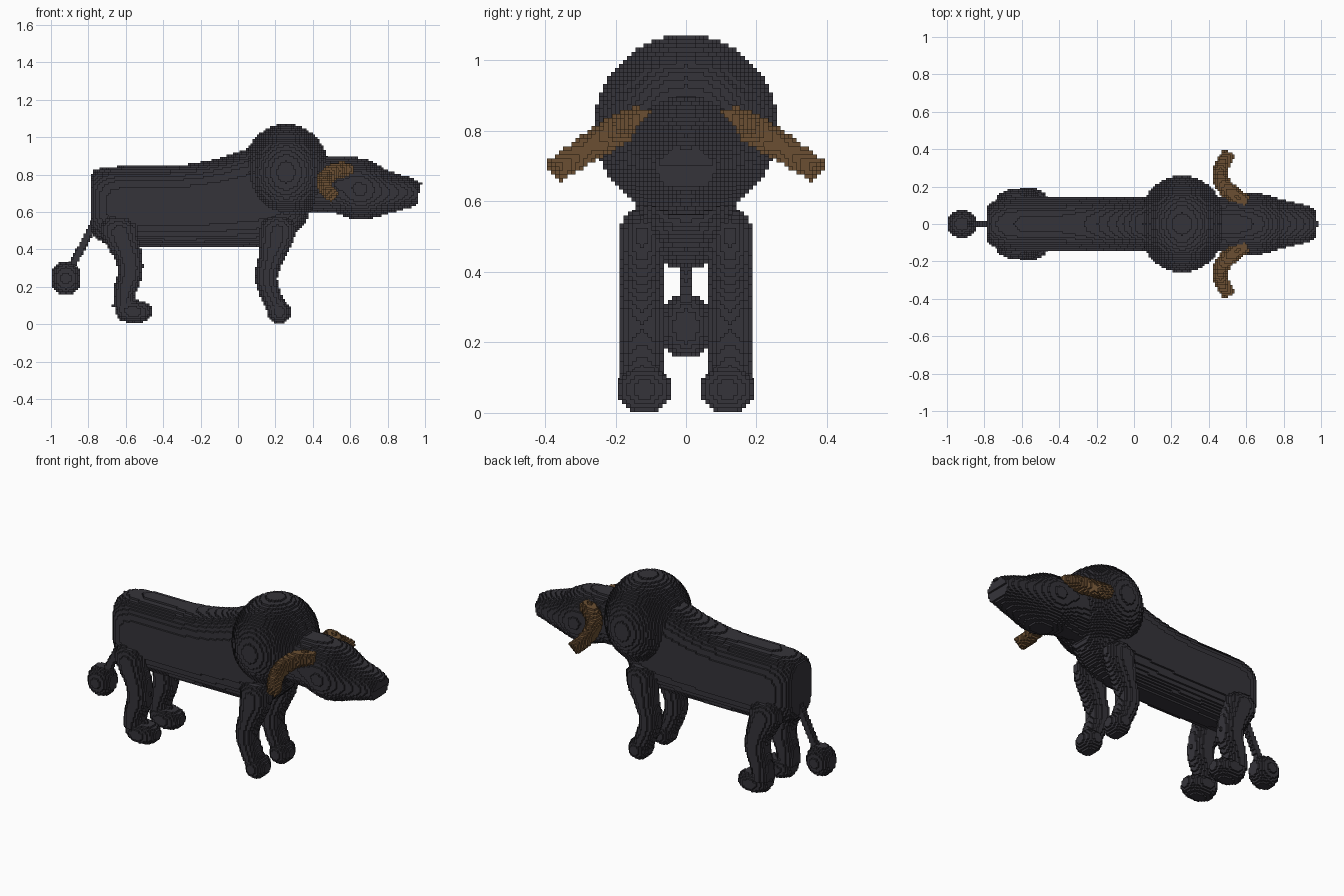
import bpy, bmesh, math
from mathutils import Vector

VOXEL = 0.0115

if "Cube" in bpy.data.objects:
    bpy.data.objects.remove(bpy.data.objects["Cube"], do_unlink=True)


def material(name, rgb):
    m = bpy.data.materials.new(name)
    m.use_nodes = True
    m.diffuse_color = (*rgb, 1)
    bsdf = m.node_tree.nodes["Principled BSDF"]
    bsdf.inputs["Base Color"].default_value = (*rgb, 1)
    bsdf.inputs["Roughness"].default_value = 0.9
    return m


CHARCOAL = material("charcoal hide", (0.036, 0.034, 0.042))
HORN = material("brown horn", (0.145, 0.078, 0.032))


def finish(name, bm, mat):
    """Turn a bmesh into a part made of small cubes of one size."""
    bmesh.ops.recalc_face_normals(bm, faces=bm.faces)
    mesh = bpy.data.meshes.new(name)
    bm.to_mesh(mesh)
    bm.free()
    mesh.materials.append(mat)
    obj = bpy.data.objects.new(name, mesh)
    bpy.context.collection.objects.link(obj)
    size = max(max(v.co[i] for v in mesh.vertices) - min(v.co[i] for v in mesh.vertices)
               for i in range(3))
    cells = size / VOXEL
    depth = math.ceil(math.log2(cells / 0.98))
    mod = obj.modifiers.new("cubes", 'REMESH')
    mod.mode = 'BLOCKS'
    mod.octree_depth = depth
    mod.scale = cells / 2 ** depth
    mod.use_remove_disconnected = False
    mod.use_smooth_shade = False
    return obj


def ellipsoid(name, centre, radii, mat=CHARCOAL):
    bm = bmesh.new()
    bmesh.ops.create_uvsphere(bm, u_segments=48, v_segments=24, radius=1)
    for v in bm.verts:
        v.co = Vector(c + r * k for c, r, k in zip(centre, radii, v.co))
    return finish(name, bm, mat)


def smooth_path(points, steps=5):
    """Catmull-Rom interpolation of tuples."""
    out = []
    for i in range(len(points) - 1):
        a, b = points[max(i - 1, 0)], points[i]
        c, d = points[i + 1], points[min(i + 2, len(points) - 1)]
        for s in range(steps):
            t = s / steps
            out.append([q + 0.5 * t * (r - p + t * (2 * p - 5 * q + 4 * r - w
                        + t * (3 * (q - r) + w - p))) for p, q, r, w in zip(a, b, c, d)])
    return out + [list(points[-1])]


def loft(name, points, mat=CHARCOAL, side=(0, 1, 0), axis=None, power=2.0, n=40):
    """Closed tube through (x, y, z, half width, half height) sections."""
    path = smooth_path(points)
    bm = bmesh.new()
    rings = []
    for i, p in enumerate(path):
        before, after = path[max(i - 1, 0)], path[min(i + 1, len(path) - 1)]
        t = Vector(axis) if axis else (Vector(after[:3]) - Vector(before[:3])).normalized()
        u = Vector(side)
        u = (u - t * u.dot(t)).normalized()
        w = t.cross(u)
        ring = []
        for k in range(n):
            a = 2 * math.pi * k / n
            c, s = math.cos(a), math.sin(a)
            c = math.copysign(abs(c) ** (2 / power), c)
            s = math.copysign(abs(s) ** (2 / power), s)
            ring.append(bm.verts.new(Vector(p[:3]) + u * c * p[3] + w * s * p[4]))
        rings.append(ring)
    for r, q in zip(rings, rings[1:]):
        for k in range(n):
            bm.faces.new((r[k], r[(k + 1) % n], q[(k + 1) % n], q[k]))
    bm.faces.new(rings[0][::-1])
    bm.faces.new(rings[-1])
    return finish(name, bm, mat)


# Trunk: deep, flat sided, rising towards the shoulders
loft("body", [
    (-0.79, 0, 0.65, 0.08, 0.13), (-0.77, 0, 0.645, 0.112, 0.175),
    (-0.71, 0, 0.635, 0.138, 0.202), (-0.60, 0, 0.632, 0.147, 0.214),
    (-0.30, 0, 0.632, 0.147, 0.220), (-0.10, 0, 0.650, 0.147, 0.238),
    (0.05, 0, 0.675, 0.147, 0.262), (0.20, 0, 0.690, 0.145, 0.262),
    (0.30, 0, 0.690, 0.130, 0.210), (0.38, 0, 0.700, 0.090, 0.130),
], axis=(1, 0, 0), power=2.6)

# Round woolly hump over the shoulders
ellipsoid("mane", (0.257, 0, 0.812), (0.232, 0.26, 0.26))

# Head tapering into a slanted blunt muzzle
loft("head", [
    (0.36, 0, 0.750, 0.14, 0.150), (0.54, 0, 0.745, 0.152, 0.155),
    (0.65, 0, 0.722, 0.165, 0.164), (0.72, 0, 0.712, 0.153, 0.150),
    (0.80, 0, 0.705, 0.130, 0.116), (0.90, 0, 0.703, 0.106, 0.086),
    (0.967, 0, 0.690, 0.080, 0.064),
])

# Tail and tuft
loft("tail", [(-0.74, 0, 0.60, 0.022, 0.022), (-0.81, 0, 0.46, 0.021, 0.021),
              (-0.90, 0, 0.29, 0.021, 0.021)])
ellipsoid("tail_tuft", (-0.92, 0, 0.246), (0.08, 0.074, 0.092))

# Paired legs, feet and horns
for label, s in (("left", 1), ("right", -1)):
    y = 0.125 * s
    loft(f"{label}_front_leg", [
        (0.22, y, 0.57, 0.035, 0.05), (0.215, y, 0.53, 0.058, 0.092),
        (0.205, y, 0.46, 0.062, 0.092), (0.175, y, 0.35, 0.060, 0.068),
        (0.150, y, 0.25, 0.060, 0.060), (0.175, y, 0.16, 0.060, 0.056),
        (0.215, y, 0.07, 0.060, 0.050)])
    ellipsoid(f"{label}_front_foot", (0.22, 0.118 * s, 0.066), (0.063, 0.078, 0.066))

    loft(f"{label}_hind_leg", [
        (-0.64, y, 0.57, 0.035, 0.06), (-0.64, y, 0.52, 0.060, 0.100),
        (-0.62, y, 0.45, 0.064, 0.088), (-0.585, y, 0.36, 0.066, 0.073),
        (-0.577, y, 0.27, 0.066, 0.066), (-0.605, y, 0.18, 0.064, 0.060),
        (-0.615, y, 0.09, 0.060, 0.055)])
    loft(f"{label}_hind_foot", [
        (-0.655, 0.118 * s, 0.085, 0.030, 0.025), (-0.63, 0.118 * s, 0.078, 0.060, 0.055),
        (-0.57, 0.118 * s, 0.068, 0.078, 0.062), (-0.51, 0.118 * s, 0.068, 0.068, 0.056),
        (-0.475, 0.118 * s, 0.068, 0.045, 0.038), (-0.462, 0.118 * s, 0.068, 0.02, 0.02)],
        axis=(1, 0, 0))

    loft(f"{label}_horn", [
        (0.605, 0.115 * s, 0.825, 0.036, 0.036), (0.535, 0.155 * s, 0.822, 0.044, 0.044),
        (0.475, 0.215 * s, 0.790, 0.044, 0.044), (0.462, 0.290 * s, 0.742, 0.040, 0.040),
        (0.505, 0.372 * s, 0.688, 0.035, 0.035)], mat=HORN, side=(0, 0, 1))
